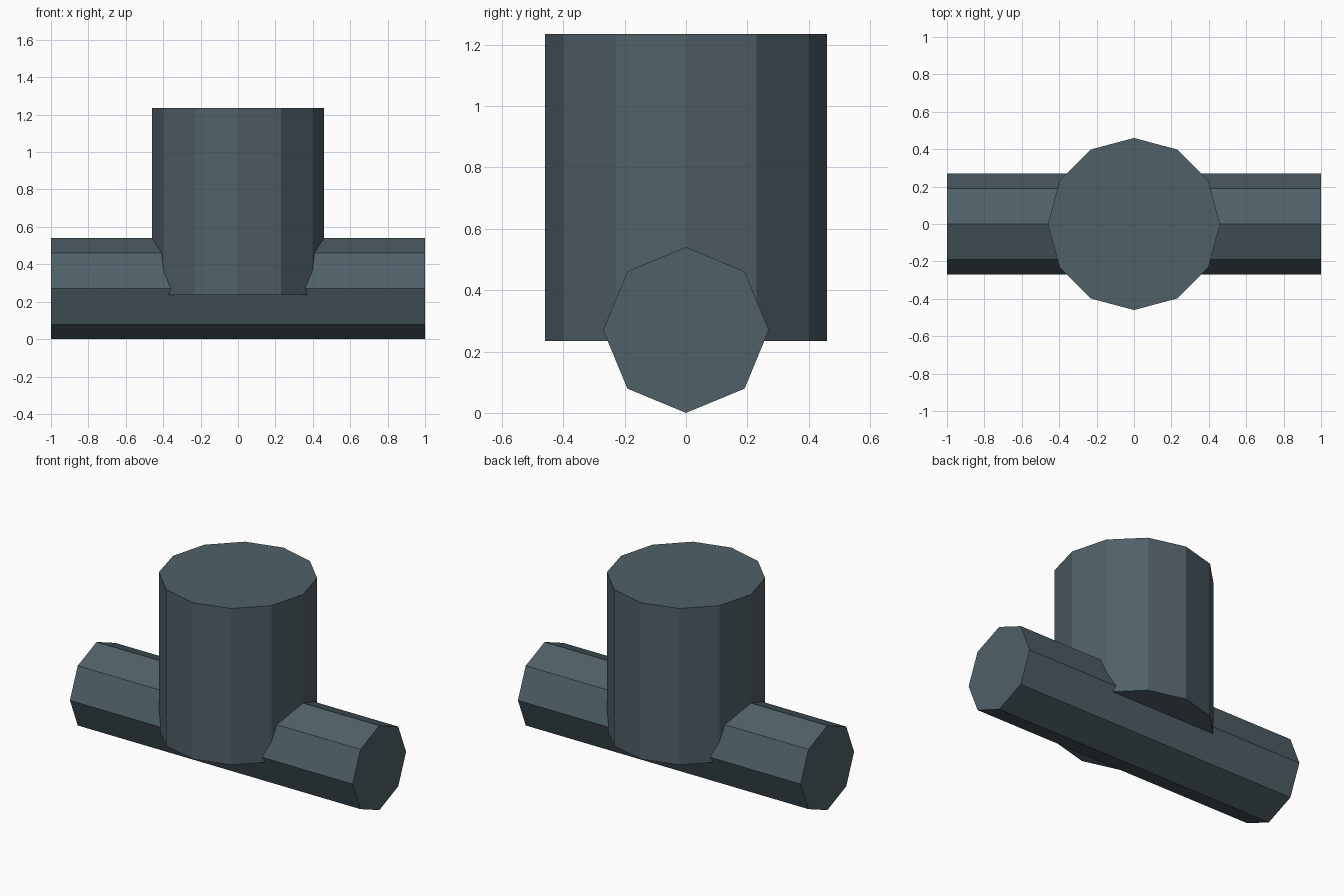
import bpy
import math

if "Cube" in bpy.data.objects:
    bpy.data.objects.remove(bpy.data.objects["Cube"])

slate = bpy.data.materials.new("slate_grey")
slate.diffuse_color = (0.08, 0.117, 0.136, 1.0)
slate.use_nodes = True
slate.node_tree.nodes["Principled BSDF"].inputs["Base Color"].default_value = slate.diffuse_color


def prism(name, sides, radius, length, location, rotation=(0, 0, 0)):
    """Flat-faced capped prism in slate grey."""
    bpy.ops.mesh.primitive_cylinder_add(
        vertices=sides, radius=radius, depth=length,
        end_fill_type='NGON', location=location, rotation=rotation)
    obj = bpy.context.object
    obj.name = name
    obj.data.materials.append(slate)
    return obj


# Octagonal handle lying along x, resting on its lower edge
prism("handle_bar", 8, 0.27, 2.0, (0, 0, 0.27), (0, math.pi / 2, 0))

# Twelve-sided upright post, its underside just below the bar's axis
prism("upright_post", 12, 0.46, 1.0, (0, 0, 0.735))
